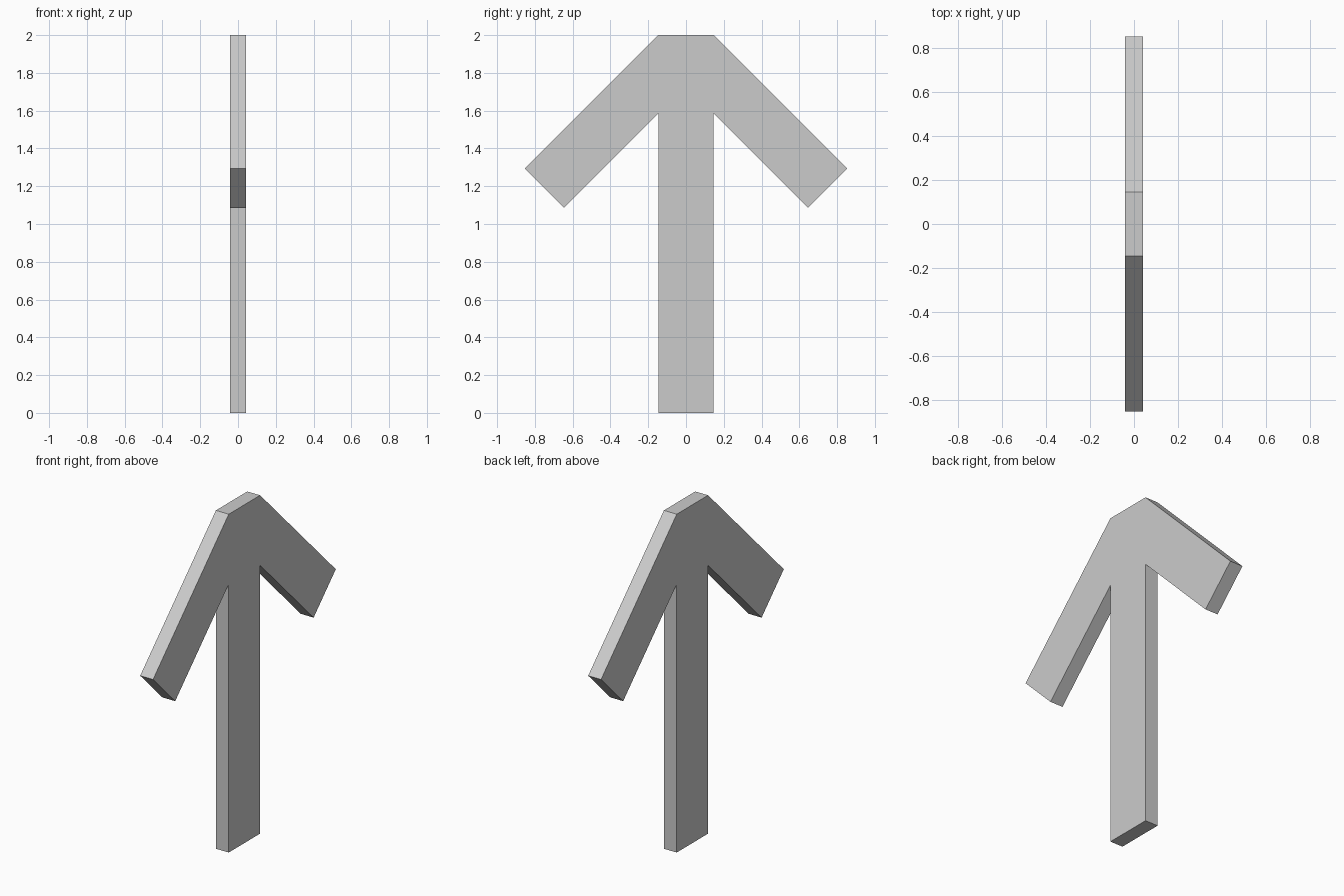
import bpy, bmesh

if "Cube" in bpy.data.objects:
    bpy.data.objects.remove(bpy.data.objects["Cube"])

HALF_T = 0.042            # half thickness along x
W = 0.1465                # half stem width
ARM = 0.7071              # arm run at 45 degrees
END = 0.2071              # arm end-cut run

# Right half of the arrow outline (y, z), then mirrored for the left half
right = [
    (W, 0.0),
    (W, 2 - 2 * END),
    (W + ARM - END, 2 - ARM - END),
    (W + ARM, 2 - ARM),
    (W, 2.0),
]
outline = right + [(-y, z) for y, z in reversed(right)]

# Arrow: flat outline extruded through its thickness
bm = bmesh.new()
face = bm.faces.new([bm.verts.new((-HALF_T, y, z)) for y, z in outline])
ext = bmesh.ops.extrude_face_region(bm, geom=[face], use_keep_orig=True)
moved = [g for g in ext["geom"] if isinstance(g, bmesh.types.BMVert)]
bmesh.ops.translate(bm, verts=moved, vec=(2 * HALF_T, 0, 0))
bmesh.ops.recalc_face_normals(bm, faces=bm.faces)

mesh = bpy.data.meshes.new("arrow")
bm.to_mesh(mesh)
bm.free()
bpy.context.collection.objects.link(bpy.data.objects.new("arrow", mesh))
